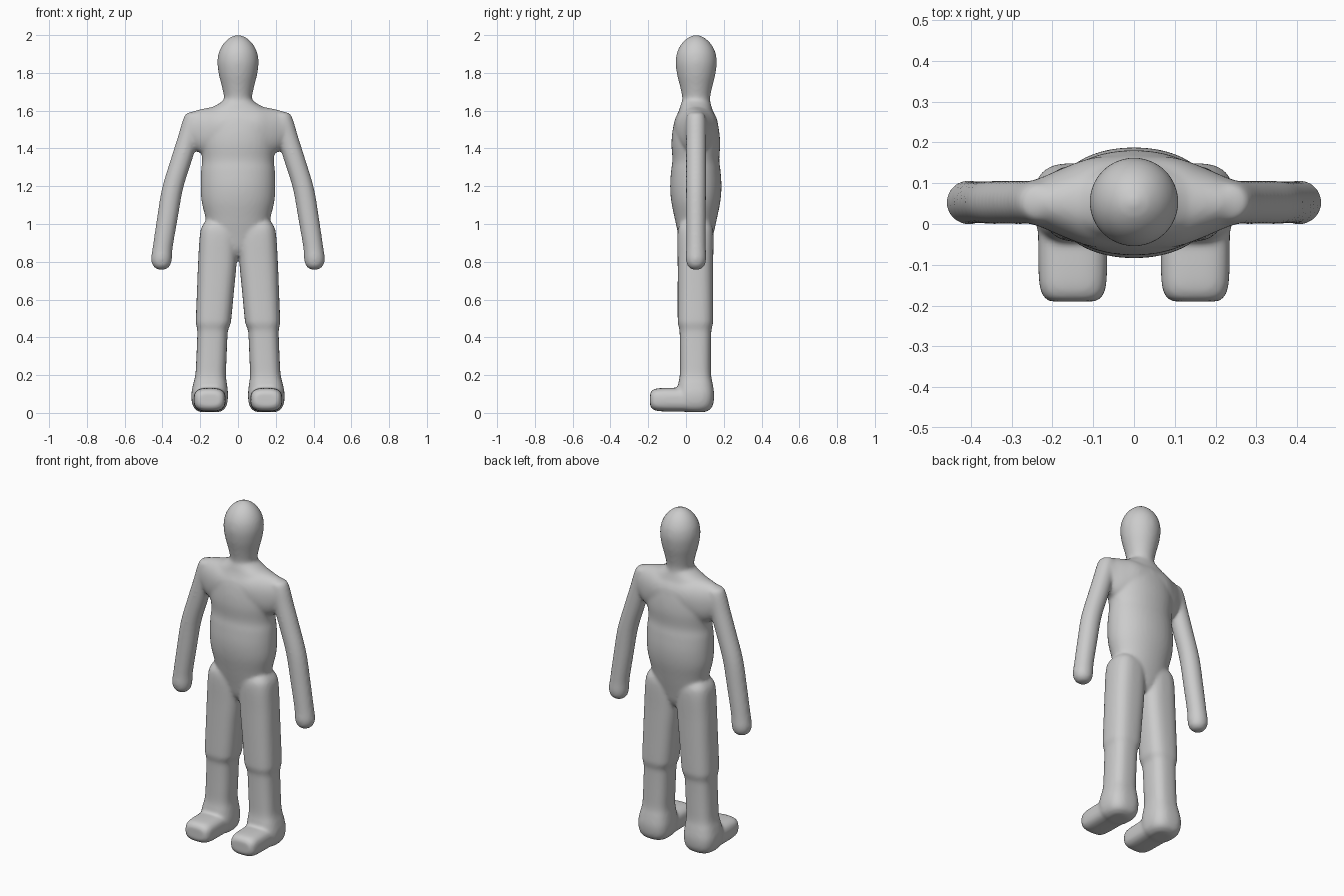
import bpy, bmesh, math
from mathutils import Vector

bm = bmesh.new()
SIDES, STEPS = 40, 4


def catmull(a, b, c, d, t):
    return 0.5 * (2 * b + (c - a) * t + (2 * a - 5 * b + 4 * c - d) * t * t
                  + (3 * b - a - 3 * c + d) * t ** 3)


def loft(stations, axis, power=2.0, flip=1):
    """Skin rings (cx, cy, cz, half_u, half_v) placed across the given axis."""
    u_ax, v_ax = [i for i in range(3) if i != axis]
    pts = [stations[0]] + stations + [stations[-1]]
    rows = []
    for i in range(1, len(pts) - 2):
        for k in range(STEPS):
            rows.append([catmull(*q, k / STEPS) for q in zip(*pts[i - 1:i + 3])])
    rows.append(stations[-1])
    rings = []
    for r in rows:
        ring = []
        for k in range(SIDES):
            a = 2 * math.pi * k / SIDES
            c, s = math.cos(a), math.sin(a)
            p = Vector(r[:3])
            p[u_ax] += r[3] * math.copysign(abs(c) ** (2 / power), c)
            p[v_ax] += r[4] * math.copysign(abs(s) ** (2 / power), s)
            p.x *= flip
            ring.append(bm.verts.new(p))
        rings.append(ring)
    for a, b in zip(rings, rings[1:]):
        for k in range(SIDES):
            n = (k + 1) % SIDES
            bm.faces.new((a[k], a[n], b[n], b[k]))
    bm.faces.new(rings[0])
    bm.faces.new(rings[-1])


# Head and neck
head = [(1.55, .08), (1.62, .078), (1.67, .074), (1.73, .086), (1.79, .101), (1.855, .109),
        (1.91, .101), (1.955, .077), (1.985, .045), (1.998, .017), (2.001, .004)]
loft([(0, .054, z, r, r) for z, r in head], 2)

# Torso: hips, belly, waist, chest, shoulder slope
torso = [(.83, .03, .05), (.87, .10, .075), (.94, .16, .092), (1.03, .172, .112),
         (1.12, .193, .130), (1.2, .198, .136), (1.28, .196, .131), (1.34, .190, .124),
         (1.42, .198, .129), (1.49, .2, .124), (1.55, .2, .111), (1.60, .165, .09),
         (1.635, .105, .079), (1.66, .07, .07)]
loft([(0, .052, z, w, d) for z, w, d in torso], 2, 2.1)

for side in (-1, 1):
    # Shoulder blending chest into arm
    loft([(0, .053, 1.51, .118, .12), (.10, .053, 1.505, .110, .12),
          (.17, .053, 1.49, .086, .123), (.22, .053, 1.495, .064, .107),
          (.25, .053, 1.51, .053, .08), (.268, .053, 1.53, .04, .045)], 0, 2.2, side)

    # Arm with rounded hand
    loft([(.222, .053, 1.595, .01, .01), (.228, .053, 1.585, .045, .04),
          (.236, .053, 1.55, .056, .052), (.262, .053, 1.46, .057, .053), (.30, .053, 1.34, .057, .053),
          (.346, .053, 1.19, .056, .053), (.374, .053, 1.03, .055, .052),
          (.398, .053, .88, .053, .052), (.405, .053, .815, .055, .054),
          (.405, .053, .78, .046, .045), (.405, .053, .762, .026, .026),
          (.405, .053, .757, .005, .005)], 2, 2, side)

    # Leg: thigh, knee step, shin, ankle
    legs = [(1.03, .095, .06, .05), (1.0, .098, .085, .082), (.95, .102, .099, .095),
            (.8, .109, .102, .094), (.65, .119, .098, .094), (.5, .129, .094, .094),
            (.47, .131, .091, .092), (.44, .134, .082, .085), (.4, .136, .08, .083),
            (.28, .141, .08, .082), (.2, .145, .081, .083), (.15, .148, .09, .092),
            (.10, .15, .097, .099), (.05, .15, .093, .095), (.02, .15, .078, .08),
            (.004, .15, .05, .05)]
    loft([(x, .05, z, w, d) for z, x, w, d in legs], 2, 2.7, side)

    # Foot
    foot = [(-.19, .055, .03), (-.182, .069, .047), (-.16, .08, .058), (-.12, .084, .062),
            (-.04, .085, .063), (.06, .085, .063), (.11, .07, .05)]
    loft([(.15, y, .07, w, h) for y, w, h in foot], 1, 3, side)

bmesh.ops.recalc_face_normals(bm, faces=bm.faces)
mesh = bpy.data.meshes.new("body")
bm.to_mesh(mesh)
bm.free()
body = bpy.data.objects.new("body", mesh)
bpy.context.collection.objects.link(body)

# Fuse the parts into one soft skin
fuse = body.modifiers.new("fuse", 'REMESH')
fuse.mode = 'VOXEL'
fuse.voxel_size = 0.009
fuse.use_smooth_shade = True
soften = body.modifiers.new("soften", 'SMOOTH')
soften.factor = 0.5
soften.iterations = 8
